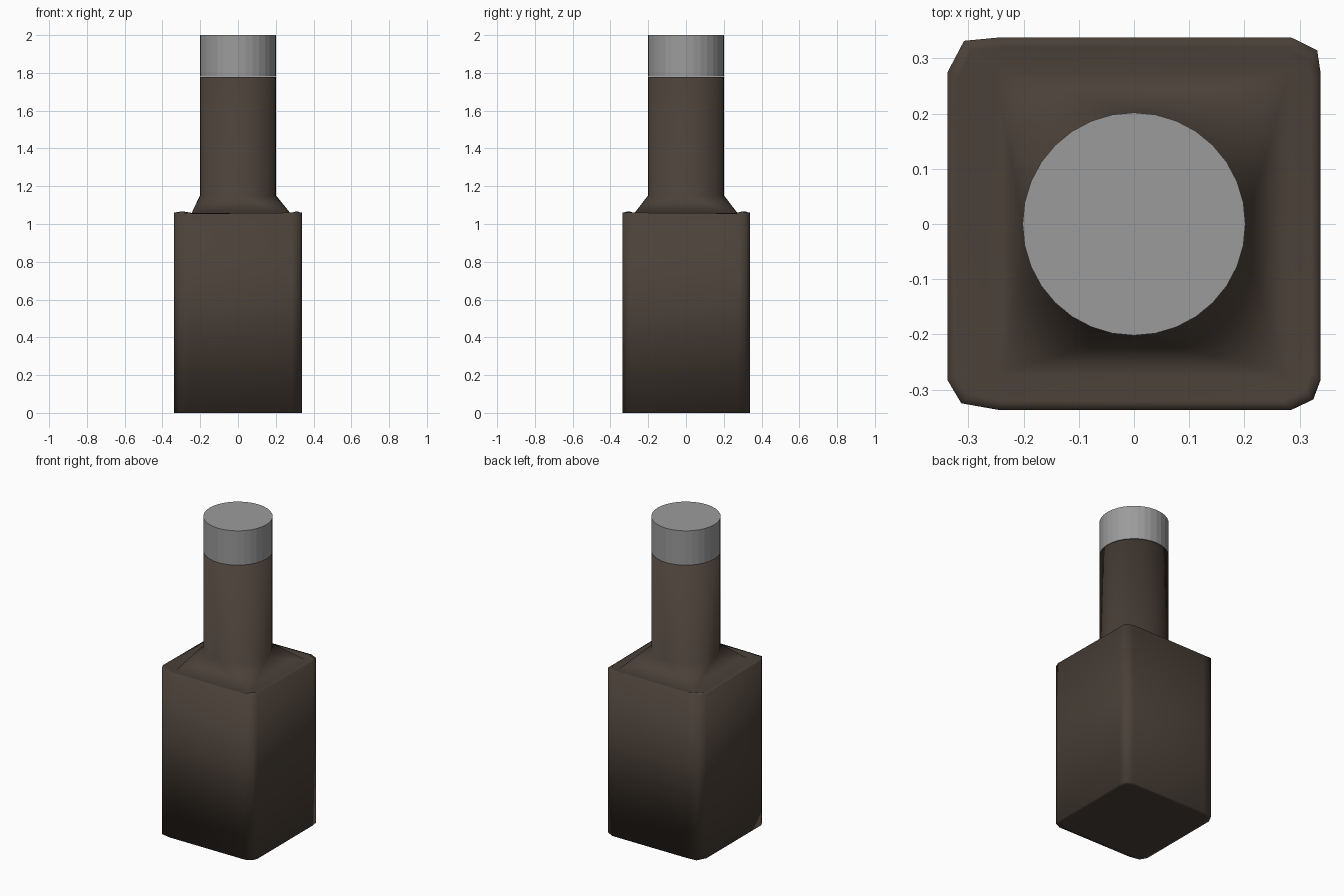
import bpy, bmesh
from math import sin, cos, atan2, pi

if "Cube" in bpy.data.objects:
    bpy.data.objects.remove(bpy.data.objects["Cube"])

SIDES = 32
# Body cross-section: a square with uneven chamfered corners
OUTLINE = [(0.338, -0.283), (0.338, 0.275), (0.332, 0.315), (0.285, 0.338),
           (-0.245, 0.338), (-0.308, 0.332), (-0.338, 0.275), (-0.338, -0.283),
           (-0.313, -0.325), (-0.245, -0.337), (0.285, -0.337), (0.325, -0.318)]
# Square where the shoulder begins
INNER = [(0.285, -0.28), (0.285, 0.28), (-0.25, 0.28), (-0.25, -0.275)]


def circle(r):
    return [(r * cos(2 * pi * i / SIDES), r * sin(2 * pi * i / SIDES)) for i in range(SIDES)]


def scaled(s):
    return [(x * s, y * s) for x, y in OUTLINE]


def ring(bm, pts, z, lift=0):
    """Ring of vertices sorted by angle; lift raises the corner points."""
    pts = sorted(pts, key=lambda p: atan2(p[1], p[0]) % (2 * pi))
    return [bm.verts.new((x, y, z + (lift if min(abs(x), abs(y)) > 0.28 else 0))) for x, y in pts]


def angle(loop, i):
    v = loop[i % len(loop)].co
    return atan2(v.y, v.x) % (2 * pi) + 2 * pi * (i // len(loop))


def mid(loop, i):
    return angle(loop, i) + angle(loop, i + 1)


def zip_rings(bm, a, b):
    """Join two rings: quads when counts match, otherwise triangles by angle."""
    n, m = len(a), len(b)
    if n == m:
        for i in range(n):
            bm.faces.new((a[i], a[(i + 1) % n], b[(i + 1) % n], b[i]))
        return
    i = j = 0
    while i < n or j < m:
        if j >= m or (i < n and mid(a, i) <= mid(b, j)):
            bm.faces.new((a[i % n], a[(i + 1) % n], b[j % m]))
            i += 1
        else:
            bm.faces.new((a[i % n], b[(j + 1) % m], b[j % m]))
            j += 1


def loft(name, sections, colour):
    bm = bmesh.new()
    rings = [ring(bm, *s) for s in sections]
    for a, b in zip(rings, rings[1:]):
        zip_rings(bm, a, b)
    bm.faces.new(rings[0][::-1])
    bm.faces.new(rings[-1])
    bmesh.ops.recalc_face_normals(bm, faces=bm.faces)
    mesh = bpy.data.meshes.new(name)
    bm.to_mesh(mesh)
    bm.free()
    obj = bpy.data.objects.new(name, mesh)
    bpy.context.collection.objects.link(obj)
    mat = bpy.data.materials.new(name + "_colour")
    mat.diffuse_color = (*colour, 1)
    mat.use_nodes = True
    mat.node_tree.nodes["Principled BSDF"].inputs["Base Color"].default_value = mat.diffuse_color
    mesh.materials.append(mat)
    return obj


# Bottle: square body, rim raised at the corners, sloped shoulder, round neck
bottle = loft("bottle", [(scaled(0.93), 0), (OUTLINE, 0), (OUTLINE, 1.055, 0.005),
                         (scaled(0.95), 1.057, 0.01), (INNER, 1.048),
                         (circle(0.202), 1.15), (circle(0.202), 1.777)],
              (0.069, 0.052, 0.04))
bottle.data.shade_smooth()

# Cap: plain faceted cylinder
loft("cap", [(circle(0.202), 1.78), (circle(0.202), 2.0)], (0.33, 0.33, 0.33))
